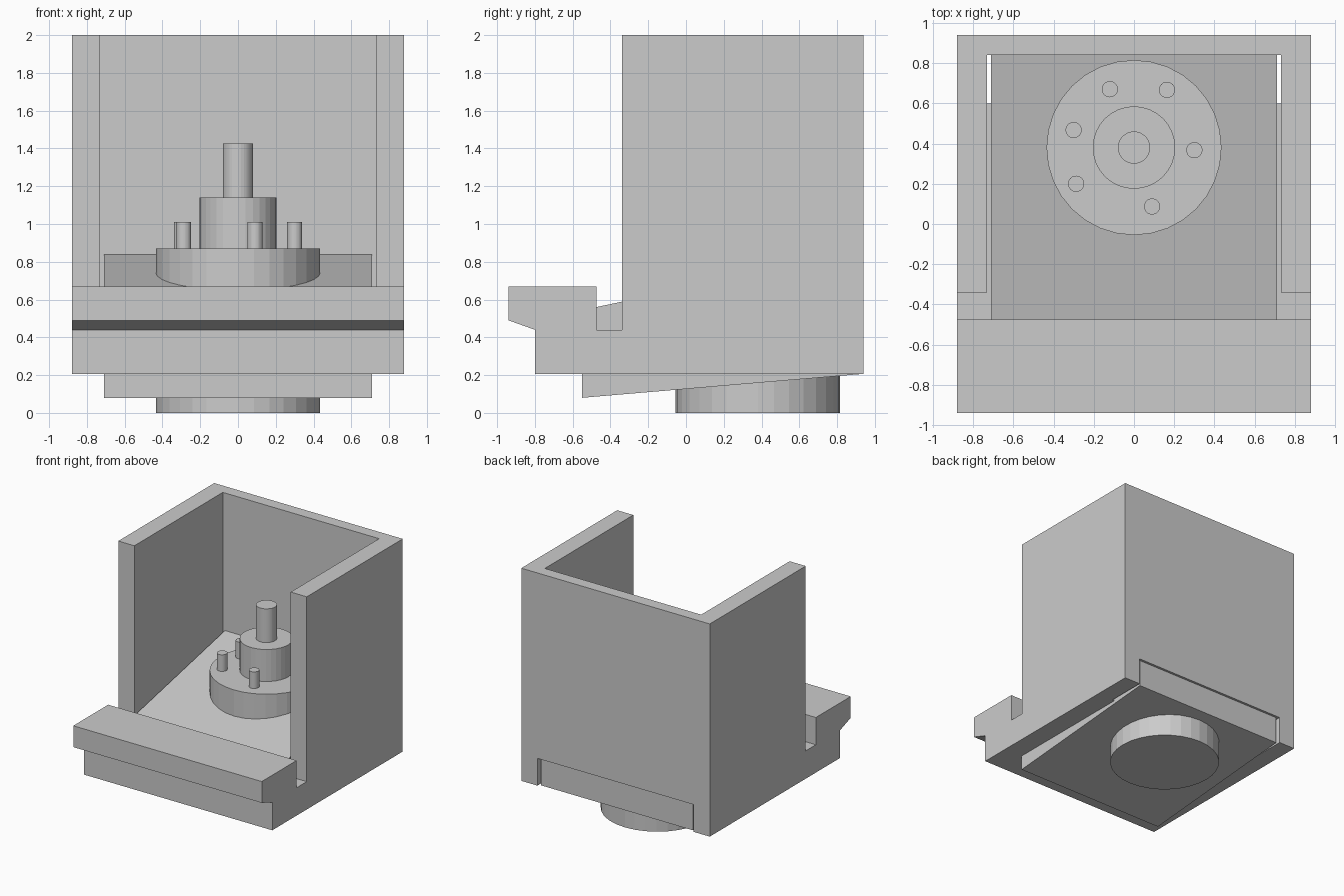
import bpy, bmesh

if "Cube" in bpy.data.objects:
    bpy.data.objects.remove(bpy.data.objects["Cube"])


def extrude_x(name, profile, half_width):
    """Solid from a (y, z) profile, extruded symmetrically along x."""
    bm = bmesh.new()
    face = bm.faces.new([bm.verts.new((-half_width, y, z)) for y, z in profile])
    ext = bmesh.ops.extrude_face_region(bm, geom=[face])
    verts = [v for v in ext["geom"] if isinstance(v, bmesh.types.BMVert)]
    bmesh.ops.translate(bm, verts=verts, vec=(2 * half_width, 0, 0))
    bmesh.ops.recalc_face_normals(bm, faces=bm.faces)
    mesh = bpy.data.meshes.new(name)
    bm.to_mesh(mesh)
    bm.free()
    obj = bpy.data.objects.new(name, mesh)
    bpy.context.collection.objects.link(obj)
    return obj


def cylinder(name, x, y, z0, z1, radius, sides=32):
    bpy.ops.mesh.primitive_cylinder_add(vertices=sides, radius=radius, depth=z1 - z0,
                                        location=(x, y, (z0 + z1) / 2))
    bpy.context.object.name = name


# Housing: walls, base and front lip in one side profile
housing = extrude_x("housing", [
    (-0.94, 0.67), (-0.475, 0.67), (-0.475, 0.44), (-0.34, 0.44), (-0.34, 2.0),
    (0.94, 2.0), (0.94, 0.205), (-0.80, 0.205), (-0.80, 0.44), (-0.94, 0.49)], 0.88)

# Cavity, open to the front and top, with an opening low in the back wall
cutter = extrude_x("cavity_cutter", [
    (-0.40, 0.44), (0.60, 0.44), (0.60, 0.1), (1.1, 0.1), (1.1, 0.435),
    (0.84, 0.435), (0.84, 2.5), (-0.40, 2.5)], 0.73)
cut = housing.modifiers.new("cavity", 'BOOLEAN')
cut.operation = 'DIFFERENCE'
cut.solver = 'EXACT'
cut.object = cutter
bpy.context.view_layer.objects.active = housing
bpy.ops.object.modifier_apply(modifier=cut.name)
bpy.data.objects.remove(cutter)

# Sloping mounting plate with a tongue through the back opening
extrude_x("mounting_plate", [
    (-0.55, 0.08), (0.92, 0.205), (0.92, 0.435), (0.845, 0.435),
    (0.845, 0.84), (-0.475, 0.56), (-0.55, 0.545)], 0.71)

# Stepped spindle
CY = 0.38
cylinder("flange", 0, CY, 0.0, 0.87, 0.435)
cylinder("hub", 0, CY, 0.86, 1.14, 0.205)
cylinder("shaft", 0, CY, 1.13, 1.425, 0.08)

# Pins on the flange
pins = [(-0.12, 0.67), (0.164, 0.667), (-0.30, 0.467),
        (0.30, 0.367), (-0.288, 0.20), (0.09, 0.087)]
for i, (x, y) in enumerate(pins):
    cylinder(f"pin_{i + 1}", x, y, 0.86, 1.01, 0.04)
